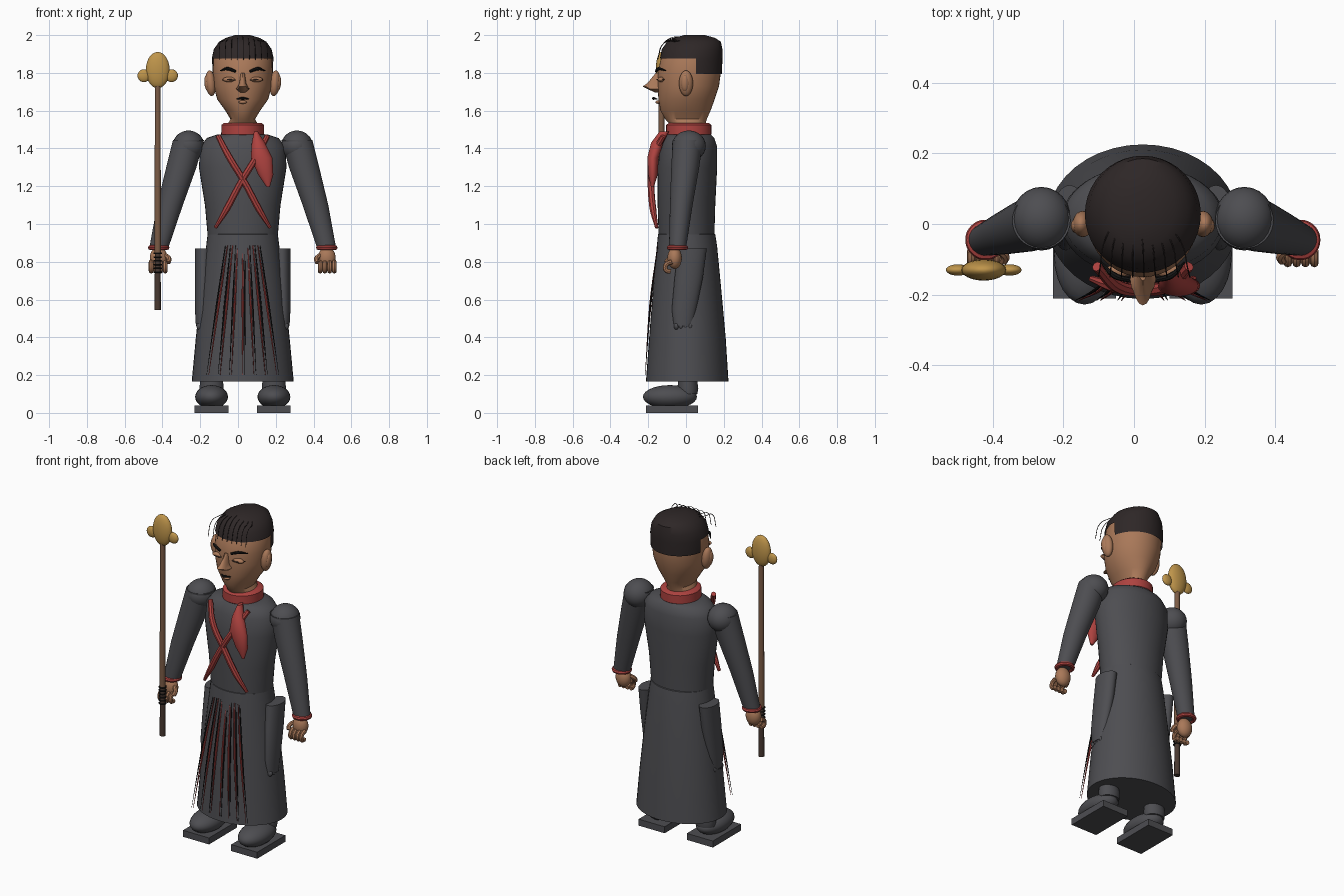
import bpy, bmesh, math
from mathutils import Vector, Matrix

if "Cube" in bpy.data.objects:
    bpy.data.objects.remove(bpy.data.objects["Cube"])

CX = 0.025  # body centre line
made = []


def material(name, r, g, b):
    m = bpy.data.materials.new(name)
    m.use_nodes = True
    m.diffuse_color = (r, g, b, 1)
    bsdf = m.node_tree.nodes["Principled BSDF"]
    bsdf.inputs["Base Color"].default_value = (r, g, b, 1)
    bsdf.inputs["Roughness"].default_value = 0.7
    return m


CLOTH = material("charcoal cloth", 0.075, 0.075, 0.083)
SKIN = material("brown skin", 0.40, 0.19, 0.10)
RED = material("red cloth", 0.42, 0.055, 0.05)
HAIR = material("dark hair", 0.027, 0.02, 0.02)
GOLD = material("gold", 0.52, 0.30, 0.07)
WOOD = material("wood", 0.20, 0.105, 0.06)
DARK_WOOD = material("dark wood", 0.065, 0.04, 0.03)
BLACK = material("black", 0.008, 0.008, 0.008)


def add(name, bm_or_mesh, *mats):
    mesh = bm_or_mesh
    if isinstance(mesh, bmesh.types.BMesh):
        mesh = bpy.data.meshes.new(name)
        bmesh.ops.recalc_face_normals(bm_or_mesh, faces=bm_or_mesh.faces)
        bm_or_mesh.to_mesh(mesh)
        bm_or_mesh.free()
    mesh.materials.clear()
    for m in mats:
        mesh.materials.append(m)
    ob = bpy.data.objects.new(name, mesh)
    bpy.context.scene.collection.objects.link(ob)
    made.append(ob)
    return ob


def loft(name, mat, rings, x=CX, n=40, keep=None):
    """Stack of ellipses; each ring is (z, half width, front y, back y[, x shift])."""
    bm = bmesh.new()
    loops = []
    for z, hx, yf, yb, *shift in rings:
        cx = x + (shift[0] if shift else 0)
        cy, hy = (yf + yb) / 2, (yb - yf) / 2
        loops.append([bm.verts.new((cx + hx * math.cos(a), cy + hy * math.sin(a), z))
                      for a in (2 * math.pi * i / n for i in range(n))])
    for low, high in zip(loops, loops[1:]):
        for i in range(n):
            j = (i + 1) % n
            bm.faces.new((low[i], low[j], high[j], high[i]))
    bm.faces.new(loops[0][::-1])
    bm.faces.new(loops[-1])
    if keep:
        bad = [f for f in bm.faces if not keep(f.calc_center_median())]
        bmesh.ops.delete(bm, geom=bad, context="FACES")
    return add(name, bm, mat)


def ball(name, mat, loc, size, tilt=0):
    bm = bmesh.new()
    bmesh.ops.create_uvsphere(bm, u_segments=24, v_segments=14, radius=1)
    bm.transform(Matrix.Translation(loc) @ Matrix.Rotation(tilt, 4, "Y")
                 @ Matrix.Diagonal((*size, 1)))
    return add(name, bm, mat)


def box(name, mat, loc, size):
    bm = bmesh.new()
    bmesh.ops.create_cube(bm, size=1)
    bm.transform(Matrix.Translation(loc) @ Matrix.Diagonal((*size, 1)))
    return add(name, bm, mat)


def tube(name, mat, points, radius, tips=(1, 1), closed=False):
    """Smooth round cord through the points, thinned to the given tip factors."""
    cu = bpy.data.curves.new(name, "CURVE")
    cu.dimensions = "3D"
    cu.bevel_depth, cu.bevel_resolution, cu.resolution_u = radius, 2, 6
    cu.use_fill_caps = True
    sp = cu.splines.new("BEZIER")
    sp.bezier_points.add(len(points) - 1)
    sp.use_cyclic_u = closed
    for i, (bp, p) in enumerate(zip(sp.bezier_points, points)):
        bp.co = p
        bp.handle_left_type = bp.handle_right_type = "AUTO"
        bp.radius = tips[0] if i == 0 else tips[1] if i == len(points) - 1 else 1
    tmp = bpy.data.objects.new(name + " path", cu)
    bpy.context.scene.collection.objects.link(tmp)
    dg = bpy.context.evaluated_depsgraph_get()
    mesh = bpy.data.meshes.new_from_object(tmp.evaluated_get(dg))
    bpy.data.objects.remove(tmp)
    return add(name, mesh, mat)


def hoop(name, mat, loc, r, thick):
    x, y, z = loc
    pts = [(x + r * math.cos(a), y + r * math.sin(a), z)
           for a in (math.pi * i / 4 for i in range(8))]
    return tube(name, mat, pts, thick, closed=True)


# Robe: torso and long skirt
loft("torso", CLOTH, [(0.93, 0.185, -0.145, 0.15), (1.1, 0.2, -0.15, 0.155),
                      (1.3, 0.232, -0.15, 0.165), (1.41, 0.225, -0.135, 0.165),
                      (1.455, 0.19, -0.115, 0.15), (1.475, 0.13, -0.1, 0.13)])
loft("skirt", CLOTH, [(0.165, 0.27, -0.212, 0.225), (0.4, 0.248, -0.195, 0.21),
                      (0.65, 0.222, -0.175, 0.187), (0.88, 0.194, -0.155, 0.165),
                      (0.945, 0.186, -0.148, 0.155), (0.955, 0.17, -0.135, 0.14)])

# Pleat cords down the skirt front
for i in range(-3, 4):
    for mat, shift, r in ((RED, 0, 0.006), (BLACK, 0.011, 0.0045)):
        s = shift * (1 if i >= 0 else -1)
        path = [(CX + i * 0.027 + s, -0.15, 0.885), (CX + i * 0.042 + s, -0.188, 0.58),
                (CX + i * 0.06 + s, -0.216, 0.2)]
        tube("pleat_cord", mat, path, r, tips=(0.4, 0.2))

# Crossed chest straps and the hanging scarf end
for s in (-1, 1):
    tube("chest_strap", RED, [(CX + s * 0.13, -0.12, 1.465), (CX + s * 0.075, -0.175, 1.36),
                              (CX - s * 0.01, -0.185, 1.22), (CX - s * 0.085, -0.175, 1.08),
                              (CX - s * 0.145, -0.155, 0.98)], 0.018, tips=(0.8, 0.5))
loft("scarf_end", RED, [(1.195, 0.008, -0.185, -0.17, 0.135), (1.26, 0.04, -0.2, -0.15, 0.122),
                        (1.35, 0.057, -0.205, -0.145, 0.1), (1.43, 0.035, -0.185, -0.12, 0.083),
                        (1.49, 0.01, -0.14, -0.09, 0.07)], n=24)
loft("collar", RED, [(1.465, 0.105, -0.095, 0.125), (1.475, 0.114, -0.105, 0.134),
                     (1.525, 0.112, -0.105, 0.134), (1.535, 0.1, -0.09, 0.12)])

# Head with neck, nose, and hair
loft("head", SKIN, [(1.52, 0.085, -0.08, 0.1), (1.555, 0.065, -0.11, 0.11),
                    (1.6, 0.092, -0.135, 0.13), (1.66, 0.135, -0.146, 0.152),
                    (1.73, 0.154, -0.15, 0.175), (1.8, 0.158, -0.15, 0.184),
                    (1.88, 0.156, -0.132, 0.184), (1.95, 0.12, -0.08, 0.15)])
loft("nose", SKIN, [(1.695, 0.012, -0.16, -0.12), (1.715, 0.036, -0.205, -0.11),
                    (1.728, 0.026, -0.23, -0.11), (1.745, 0.018, -0.205, -0.11),
                    (1.8, 0.011, -0.16, -0.11)], n=16)
loft("hair", HAIR, [(1.795, 0.162, -0.135, 0.19), (1.875, 0.164, -0.138, 0.193),
                    (1.925, 0.153, -0.128, 0.193), (1.965, 0.125, -0.1, 0.185),
                    (1.985, 0.09, -0.065, 0.155), (2.0, 0.04, -0.01, 0.1)],
     keep=lambda c: c.z > 1.875 or c.y > 0.06)
for i in range(-4, 5):
    x = CX + i * 0.028
    tube("hair_wisp", HAIR, [(x * 0.7, 0.0, 1.975), (x, -0.06, 1.99 - abs(i) * 0.006),
                             (x * 1.1, -0.12, 1.955), (x * 1.15, -0.15, 1.87)], 0.0018)

# Mouth
tube("mouth", BLACK, [(CX - 0.032, -0.152, 1.662), (CX, -0.172, 1.665),
                      (CX + 0.032, -0.152, 1.662)], 0.008, tips=(0.3, 0.3))
ball("lower_lip", SKIN, (CX, -0.147, 1.645), (0.022, 0.015, 0.009))

# Staff with a gold head
bm = bmesh.new()
for low, high in ((0.545, 0.85), (0.85, 1.75)):
    bmesh.ops.create_cone(bm, cap_ends=True, segments=16, radius1=0.017, radius2=0.015,
                          depth=high - low,
                          matrix=Matrix.Translation((-0.425, -0.13, (low + high) / 2)))
staff = add("staff", bm, WOOD, DARK_WOOD)
for p in staff.data.polygons:
    p.material_index = 1 if p.center.z < 0.851 else 0
ball("staff_head", GOLD, (-0.425, -0.13, 1.815), (0.063, 0.03, 0.096))
for s in (-1, 1):
    ball("staff_lobe", GOLD, (-0.425 + s * 0.073, -0.13, 1.785), (0.034, 0.016, 0.034))
for i in range(6):
    hoop("staff_binding", BLACK, (-0.425, -0.13, 0.745 + i * 0.02), 0.019, 0.004)

# Paired parts
for side, s in (("right", -1), ("left", 1)):
    def at(dx, y, z):
        return (CX + s * dx, y, z)

    # Face features
    ball(side + "_ear", SKIN, at(0.17, 0.0, 1.745), (0.028, 0.037, 0.068), s * 0.1)
    ball(side + "_inner_ear", SKIN, at(0.186, -0.005, 1.745), (0.017, 0.022, 0.045), s * 0.1)
    tube(side + "_eyebrow", BLACK, [at(0.038, -0.158, 1.808), at(0.08, -0.146, 1.822),
                                    at(0.118, -0.108, 1.812)], 0.009, tips=(0.8, 0.3))
    ball(side + "_eye", SKIN, at(0.07, -0.132, 1.765), (0.036, 0.018, 0.014))
    tube(side + "_eye_line", DARK_WOOD, [at(0.038, -0.145, 1.762), at(0.07, -0.153, 1.764),
                                         at(0.106, -0.116, 1.764)], 0.003)

    # Arm, cuff and hand
    ball(side + "_shoulder", CLOTH, at(0.287, 0.015, 1.413), (0.084, 0.09, 0.082))
    loft(side + "_sleeve", CLOTH, [(0.87, 0.05, -0.09, 0.0, s * 0.445),
                                   (1.1, 0.068, -0.085, 0.035, s * 0.385),
                                   (1.3, 0.08, -0.078, 0.07, s * 0.325),
                                   (1.445, 0.082, -0.07, 0.09, s * 0.287)])
    hoop(side + "_cuff", RED, at(0.445, -0.045, 0.875), 0.044, 0.013)
    ball(side + "_palm", SKIN, at(0.445, -0.06, 0.82), (0.047, 0.038, 0.058))
    for i in range(4):
        dx = 0.41 + i * 0.025
        tube(side + "_finger", SKIN, [at(dx, -0.075, 0.8), at(dx, -0.105, 0.785),
                                      at(dx, -0.105, 0.755), at(dx, -0.08, 0.75)], 0.0125)
    tube(side + "_thumb", SKIN, [at(0.41, -0.07, 0.835), at(0.39, -0.09, 0.815),
                                 at(0.395, -0.105, 0.795)], 0.013)

    # Hanging side panel with rounded tassels
    loft(side + "_side_panel", CLOTH, [(0.46, 0.03, -0.065, 0.035, s * 0.218),
                                       (0.55, 0.036, -0.075, 0.055, s * 0.217),
                                       (0.72, 0.043, -0.06, 0.09, s * 0.21),
                                       (0.87, 0.046, -0.04, 0.11, s * 0.207)], n=24)
    for i in range(4):
        ball(side + "_tassel", CLOTH, at(0.22, -0.05 + i * 0.024, 0.46), (0.025, 0.015, 0.022))

    # Ankle, shoe and sole
    loft(side + "_ankle", CLOTH, [(0.1, 0.06, -0.04, 0.06), (0.13, 0.064, -0.045, 0.065),
                                  (0.2, 0.058, -0.04, 0.055)], x=CX + s * 0.165)
    ball(side + "_shoe", CLOTH, at(0.165, -0.085, 0.085), (0.087, 0.143, 0.062))
    box(side + "_sole", CLOTH, at(0.165, -0.073, 0.02), (0.178, 0.275, 0.04))

# Smooth shading with crisp edges
bpy.ops.object.select_all(action="DESELECT")
for ob in made:
    ob.select_set(True)
bpy.context.view_layer.objects.active = made[0]
bpy.ops.object.shade_smooth_by_angle(angle=math.radians(40))
